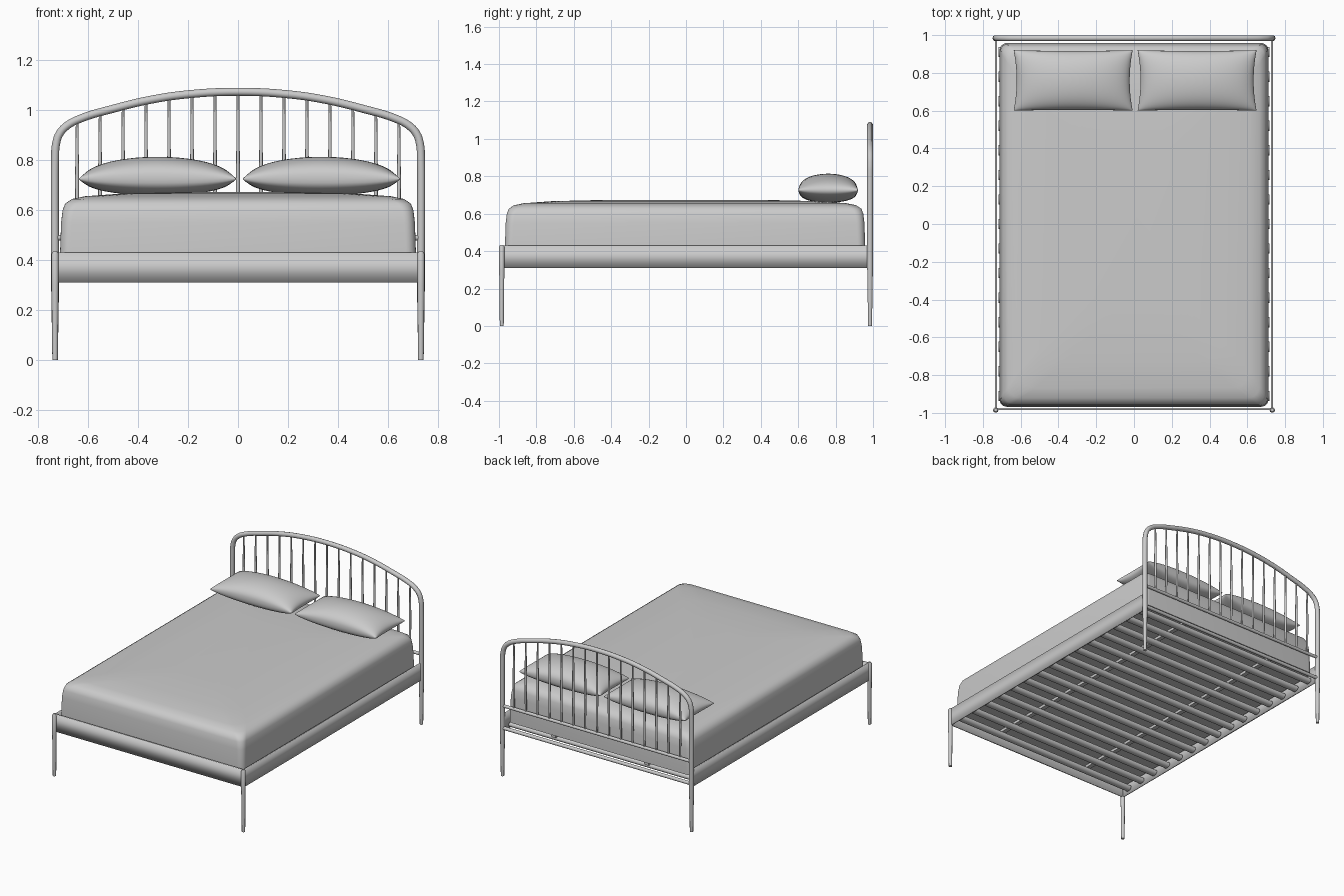
import bpy, bmesh
from math import sin, cos, pi, radians
from mathutils import Vector

if "Cube" in bpy.data.objects:
    bpy.data.objects.remove(bpy.data.objects["Cube"])

GREY = (0.6, 0.6, 0.6, 1)
grey = bpy.data.materials.new("plain_grey")
grey.use_nodes = True
grey.diffuse_color = GREY
grey.node_tree.nodes["Principled BSDF"].inputs["Base Color"].default_value = GREY


def select(ob):
    bpy.ops.object.select_all(action='DESELECT')
    ob.select_set(True)
    bpy.context.view_layer.objects.active = ob


def finish(name, bm, angle=None):
    """Turn a bmesh into a named object; angle None gives fully smooth shading."""
    bmesh.ops.recalc_face_normals(bm, faces=bm.faces)
    mesh = bpy.data.meshes.new(name)
    bm.to_mesh(mesh)
    bm.free()
    mesh.materials.append(grey)
    ob = bpy.data.objects.new(name, mesh)
    bpy.context.collection.objects.link(ob)
    select(ob)
    if angle is None:
        bpy.ops.object.shade_smooth()
    else:
        bpy.ops.object.shade_smooth_by_angle(angle=radians(angle))
    return ob


def loft(name, rings, caps=True, angle=None):
    """Skin a list of closed rings of points."""
    bm = bmesh.new()
    loops = [[bm.verts.new(p) for p in ring] for ring in rings]
    n = len(loops[0])
    for a, b in zip(loops, loops[1:]):
        for i in range(n):
            bm.faces.new((a[i], a[(i + 1) % n], b[(i + 1) % n], b[i]))
    if caps:
        bm.faces.new(loops[0])
        bm.faces.new(loops[-1])
    return finish(name, bm, angle)


def tube(name, points, smooth_path=False):
    """Round bar through (x, y, z, radius) points."""
    cu = bpy.data.curves.new(name, 'CURVE')
    cu.dimensions = '3D'
    cu.bevel_depth = 1
    cu.bevel_resolution = 3
    cu.use_fill_caps = True
    cu.resolution_u = 5
    if smooth_path:
        sp = cu.splines.new('BEZIER')
        sp.bezier_points.add(len(points) - 1)
        for bp, p in zip(sp.bezier_points, points):
            bp.co, bp.radius = p[:3], p[3]
            bp.handle_left_type = bp.handle_right_type = 'AUTO'
    else:
        sp = cu.splines.new('POLY')
        sp.points.add(len(points) - 1)
        for pt, p in zip(sp.points, points):
            pt.co, pt.radius = (*p[:3], 1), p[3]
    ob = bpy.data.objects.new(name, cu)
    bpy.context.collection.objects.link(ob)
    select(ob)
    bpy.ops.object.convert(target='MESH')
    ob = bpy.context.object
    ob.data.materials.clear()
    ob.data.materials.append(grey)
    bpy.ops.object.shade_smooth_by_angle(angle=radians(50))
    return ob


def box(name, centre, size):
    bm = bmesh.new()
    bmesh.ops.create_cube(bm, size=1)
    for v in bm.verts:
        v.co = Vector(centre) + v.co * Vector(size)
    return finish(name, bm, 30)


POST_X, HEAD_Y, FOOT_Y = 0.732, 0.984, -0.985

# Headboard: one bent tube whose ends taper into the rear legs
half_arch = [(0.732, 0.82), (0.729, 0.86), (0.715, 0.905), (0.685, 0.938),
             (0.635, 0.965), (0.5, 1.006), (0.35, 1.042), (0.2, 1.064)]
right_side = [(POST_X, HEAD_Y, 0, 0.011), (POST_X, HEAD_Y, 0.32, 0.016)]
right_side += [(x, HEAD_Y, z, 0.016) for x, z in half_arch]
left_side = [(-x, y, z, r) for x, y, z, r in reversed(right_side)]
tube("headboard_frame", right_side + [(0, HEAD_Y, 1.074, 0.016)] + left_side, True)


def arch_height(x):
    pts = half_arch + [(0, 1.074)]
    for (x1, z1), (x2, z2) in zip(pts, pts[1:]):
        if x2 <= abs(x) <= x1:
            return z1 + (z2 - z1) * (x1 - abs(x)) / (x1 - x2)


# Headboard cross bars and tapered spindles
tube("headboard_cross_bar", [(-POST_X, HEAD_Y, 0.49, 0.011), (POST_X, HEAD_Y, 0.49, 0.011)])
tube("head_rail", [(-POST_X, HEAD_Y, 0.335, 0.012), (POST_X, HEAD_Y, 0.335, 0.012)])
for i in range(-7, 8):
    x = i * 0.092
    top = arch_height(x)
    tube(f"spindle_{i + 8}", [(x, HEAD_Y, 0.49, 0.006), (x, HEAD_Y, 0.72, 0.008),
                              (x, HEAD_Y, top, 0.005)])

# Foot legs with rounded tops
for side, s in (("left", 1), ("right", -1)):
    x = s * POST_X
    tube(f"{side}_foot_leg", [(x, FOOT_Y, 0, 0.011), (x, FOOT_Y, 0.3, 0.0145),
                              (x, FOOT_Y, 0.425, 0.0145), (x, FOOT_Y, 0.434, 0.009)])

# Side and foot rails: thin soft-edged boards
rail_profile = [(-0.005, 0.31), (0.005, 0.31), (0.005, 0.43), (-0.005, 0.43)]
for side, s in (("left", 1), ("right", -1)):
    loft(f"{side}_side_rail", [[(s * 0.73 + d, y, z) for d, z in rail_profile]
                               for y in (FOOT_Y, HEAD_Y)], caps=False)
loft("foot_rail", [[(x, -0.98 + d, z) for d, z in rail_profile]
                   for x in (-POST_X, POST_X)], caps=False)

# Mattress base: oval slats under two long beams
for i in range(15):
    y = -0.91 + i * 0.13
    loft(f"slat_{i + 1}", [[(x, y + 0.027 * cos(k * pi / 6), 0.34 + 0.02 * sin(k * pi / 6))
                            for k in range(12)] for x in (-0.718, 0.718)], angle=50)
for side, s in (("left", 1), ("right", -1)):
    box(f"{side}_base_beam", (s * 0.36, 0, 0.361), (0.03, 1.9, 0.018))


# Mattress: rounded rectangles stacked into a soft-topped slab
def rounded_rect(hx, hy, r, z, cy, steps=6):
    ring = []
    for q, (sx, sy) in enumerate(((1, 1), (-1, 1), (-1, -1), (1, -1))):
        for k in range(steps + 1):
            a = (q + k / steps) * pi / 2
            ring.append((sx * (hx - r) + r * cos(a), cy + sy * (hy - r) + r * sin(a), z))
    return ring


layers = [(0, 0.372), (0, 0.43), (0.004, 0.55), (0.01, 0.6), (0.02, 0.626), (0.047, 0.645),
          (0.1, 0.656), (0.25, 0.667), (0.5, 0.673)]
loft("mattress", [rounded_rect(0.712 - d, 0.963 - d, min(0.04 + d / 2, 0.1), z, -0.005)
                  for d, z in layers], angle=50)


# Pillows: two puffed sheets joined at a pinched seam
def pillow(name, cx, cy, seam_z, hx, hy):
    bm = bmesh.new()
    for height, power in ((0.088, 1), (-0.067, 0.85)):
        grid = bmesh.ops.create_grid(bm, x_segments=32, y_segments=24, size=1)
        for v in grid["verts"]:
            u, w = sin(v.co.x * pi / 2), sin(v.co.y * pi / 2)
            fu, fw = max(0, 1 - u * u), max(0, 1 - w * w)
            v.co = (cx + hx * u * (1 - 0.05 * fw), cy + hy * w * (1 - 0.025 * fu),
                    seam_z + height * (fu ** 0.5 * fw ** 0.4) ** power)
    bmesh.ops.remove_doubles(bm, verts=bm.verts, dist=0.0002)
    finish(name, bm, 70)


pillow("right_pillow", -0.322, 0.76, 0.726, 0.315, 0.16)
pillow("left_pillow", 0.334, 0.76, 0.726, 0.315, 0.16)
